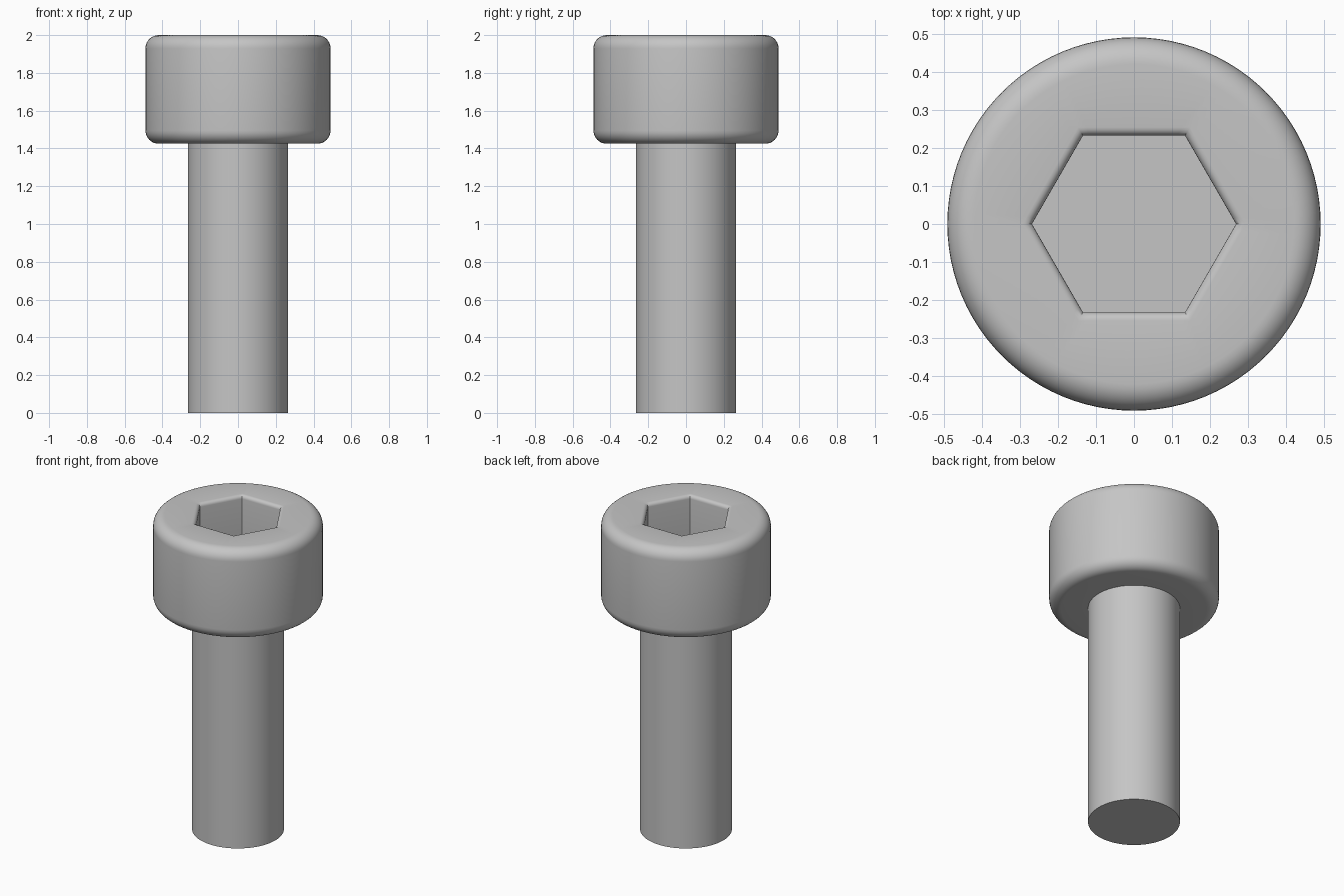
import bpy
import bmesh
from math import cos, sin, pi, radians

cube = bpy.data.objects.get("Cube")
if cube:
    bpy.data.objects.remove(cube, do_unlink=True)

SIDES = 96
SHANK_R, HEAD_R = 0.265, 0.49
HEAD_Z, TOP_Z = 1.425, 2.0
ROUND = 0.07
HEX_FLAT = 0.232          # centre to flat of the hexagon
LIP = 0.022
SOCKET_DEPTH = 0.31


def circle_radius(size, angle):
    return size


def hexagon_radius(size, angle):
    # flats face 30 degrees, 90 degrees and so on; corners lie on x
    return size / cos(angle % (pi / 3) - pi / 6)


def arc(cx, cz, radius, start, end, steps):
    """Points of a quarter round as (distance, height)."""
    for i in range(steps + 1):
        a = radians(start + (end - start) * i / steps)
        yield cx + radius * cos(a), cz + radius * sin(a)


# Profile from the shank tip, over the head, down into the socket
round_x = HEAD_R - ROUND
outer = [(SHANK_R, 0), (SHANK_R, HEAD_Z)]
outer += arc(round_x, HEAD_Z + ROUND, ROUND, -90, 0, 8)
outer += arc(round_x, TOP_Z - ROUND, ROUND, 0, 90, 8)
socket = list(arc(HEX_FLAT + LIP, TOP_Z - LIP, LIP, 90, 180, 5))
socket.append((HEX_FLAT, TOP_Z - SOCKET_DEPTH))
sections = [(circle_radius, p) for p in outer]
sections += [(hexagon_radius, p) for p in socket]

# One ring of vertices per profile point, bridged with quads
bm = bmesh.new()
rings = []
for shape, (size, z) in sections:
    ring = []
    for i in range(SIDES):
        a = 2 * pi * i / SIDES
        r = shape(size, a)
        ring.append(bm.verts.new((r * cos(a), r * sin(a), z)))
    rings.append(ring)
for low, high in zip(rings, rings[1:]):
    for i in range(SIDES):
        j = (i + 1) % SIDES
        bm.faces.new((low[i], low[j], high[j], high[i]))

# Shank tip and socket floor
bm.faces.new(rings[0][::-1])
bm.faces.new(rings[-1])
bmesh.ops.recalc_face_normals(bm, faces=bm.faces[:])

mesh = bpy.data.meshes.new("socket_head_bolt")
bm.to_mesh(mesh)
bm.free()
bolt = bpy.data.objects.new("socket_head_bolt", mesh)
bpy.context.collection.objects.link(bolt)

# Plain grey metal
grey = (0.56, 0.56, 0.56, 1)
mat = bpy.data.materials.new("grey_metal")
mat.use_nodes = True
mat.diffuse_color = grey
for node in mat.node_tree.nodes:
    if node.type == "BSDF_PRINCIPLED":
        node.inputs["Base Color"].default_value = grey
mesh.materials.append(mat)

# Smooth rounds, crisp hexagon corners and rims
bpy.ops.object.select_all(action="DESELECT")
bolt.select_set(True)
bpy.context.view_layer.objects.active = bolt
bpy.ops.object.shade_smooth_by_angle(angle=radians(30))
